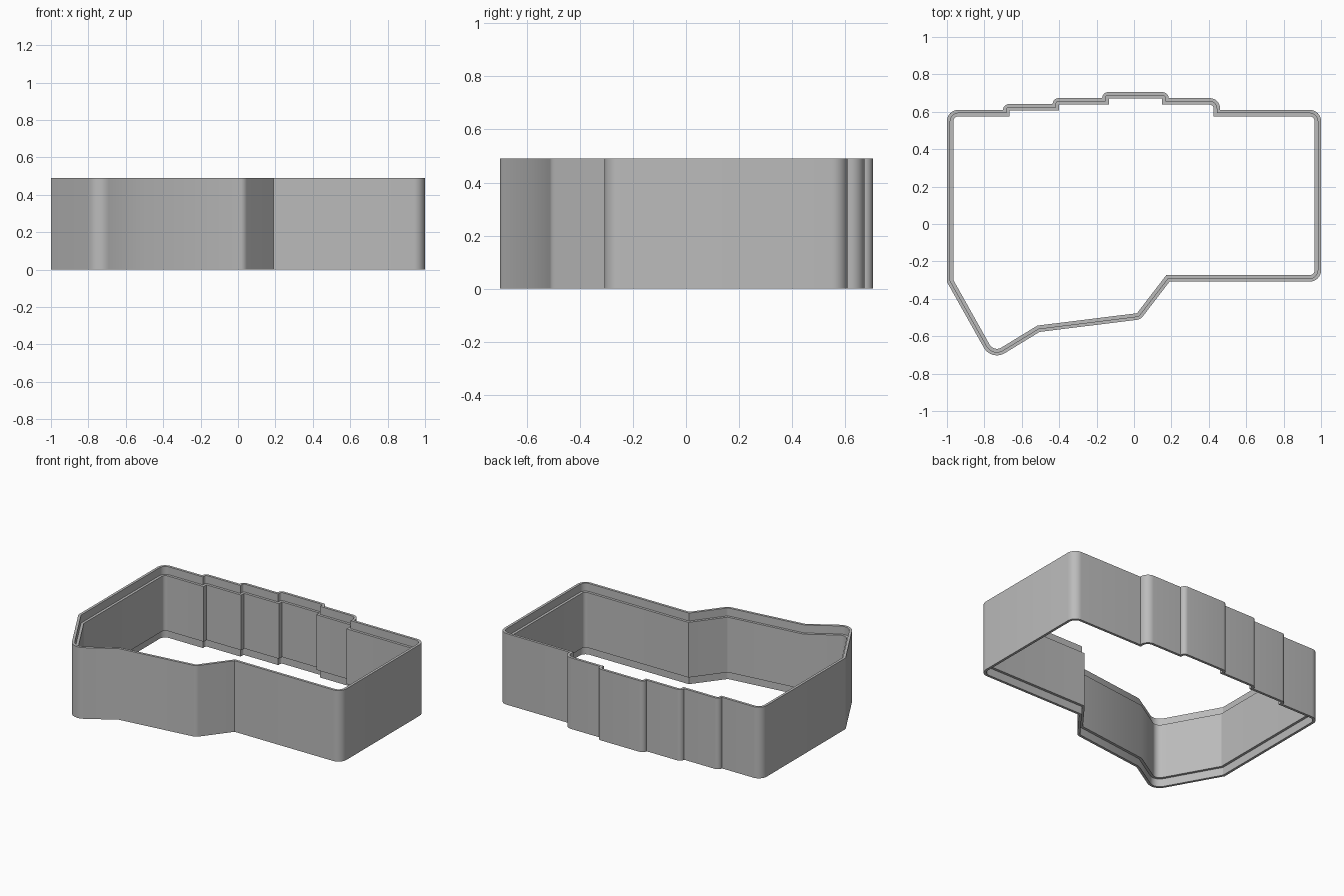
import bpy, bmesh, math
from mathutils import Vector

cube = bpy.data.objects.get("Cube")
if cube:
    bpy.data.objects.remove(cube, do_unlink=True)

HEIGHT, WALL, LIP = 0.49, 0.035, 0.055
ARC = 8

# Outer outline, counter-clockwise: x, y, corner radius (0 = sharp)
outline = [
    (-1, -0.31, 0), (-0.762, -0.734, 0.08), (-0.505, -0.577, 0),
    (0.035, -0.51, 0.045), (0.19, -0.308, 0), (1, -0.308, 0.06),
    (1, 0.61, 0.06), (0.46, 0.61, 0), (0.46, 0.673, 0.055),
    (0.185, 0.673, 0), (0.185, 0.705, 0.032), (-0.17, 0.705, 0.032),
    (-0.17, 0.673, 0), (-0.435, 0.673, 0.032), (-0.435, 0.641, 0),
    (-0.7, 0.641, 0.031), (-0.7, 0.61, 0), (-1, 0.61, 0.06),
]


def inset_outline(d):
    """Mitre the outline inwards by d, then round its corners."""
    pts = []
    n = len(outline)
    for i, (x, y, r) in enumerate(outline):
        p = Vector((x, y))
        a = (p - Vector(outline[i - 1][:2])).normalized()
        b = (Vector(outline[(i + 1) % n][:2]) - p).normalized()
        na, nb = Vector((-a.y, a.x)), Vector((-b.y, b.x))
        corner = p + (na + nb) * d / (1 + na.dot(nb))
        if r == 0:
            pts.append(corner)
            continue
        r = max(r - d, 0)
        turn = math.atan2(a.cross(b), a.dot(b))
        centre = corner - a * r * math.tan(turn / 2) + na * r
        start = math.atan2(-na.y, -na.x)
        for k in range(ARC + 1):
            t = start + turn * k / ARC
            pts.append(centre + Vector((math.cos(t), math.sin(t))) * r)
    return pts


# Wall cross-section: inset and height, rebated inside at top and bottom
section = [
    (0, 0), (0, HEIGHT), (WALL / 2, HEIGHT), (WALL / 2, HEIGHT - LIP),
    (WALL, HEIGHT - LIP), (WALL, LIP), (WALL / 2, LIP), (WALL / 2, 0),
]

bm = bmesh.new()
rings = [[bm.verts.new((p.x, p.y, z)) for p in inset_outline(d)] for d, z in section]
for j, ring in enumerate(rings):
    nxt = rings[(j + 1) % len(rings)]
    for i in range(len(ring)):
        k = (i + 1) % len(ring)
        bm.faces.new((ring[i], ring[k], nxt[k], nxt[i]))
bmesh.ops.remove_doubles(bm, verts=bm.verts, dist=0.0001)
bmesh.ops.recalc_face_normals(bm, faces=bm.faces)

mesh = bpy.data.meshes.new("frame_wall")
bm.to_mesh(mesh)
bm.free()
frame = bpy.data.objects.new("frame_wall", mesh)
bpy.context.collection.objects.link(frame)

# Single grey finish
grey = bpy.data.materials.new("plain_grey")
grey.use_nodes = True
colour = (0.5, 0.5, 0.5, 1)
grey.diffuse_color = colour
grey.node_tree.nodes["Principled BSDF"].inputs["Base Color"].default_value = colour
mesh.materials.append(grey)

bpy.ops.object.select_all(action="DESELECT")
frame.select_set(True)
bpy.context.view_layer.objects.active = frame
bpy.ops.object.shade_smooth_by_angle(angle=math.radians(26))
